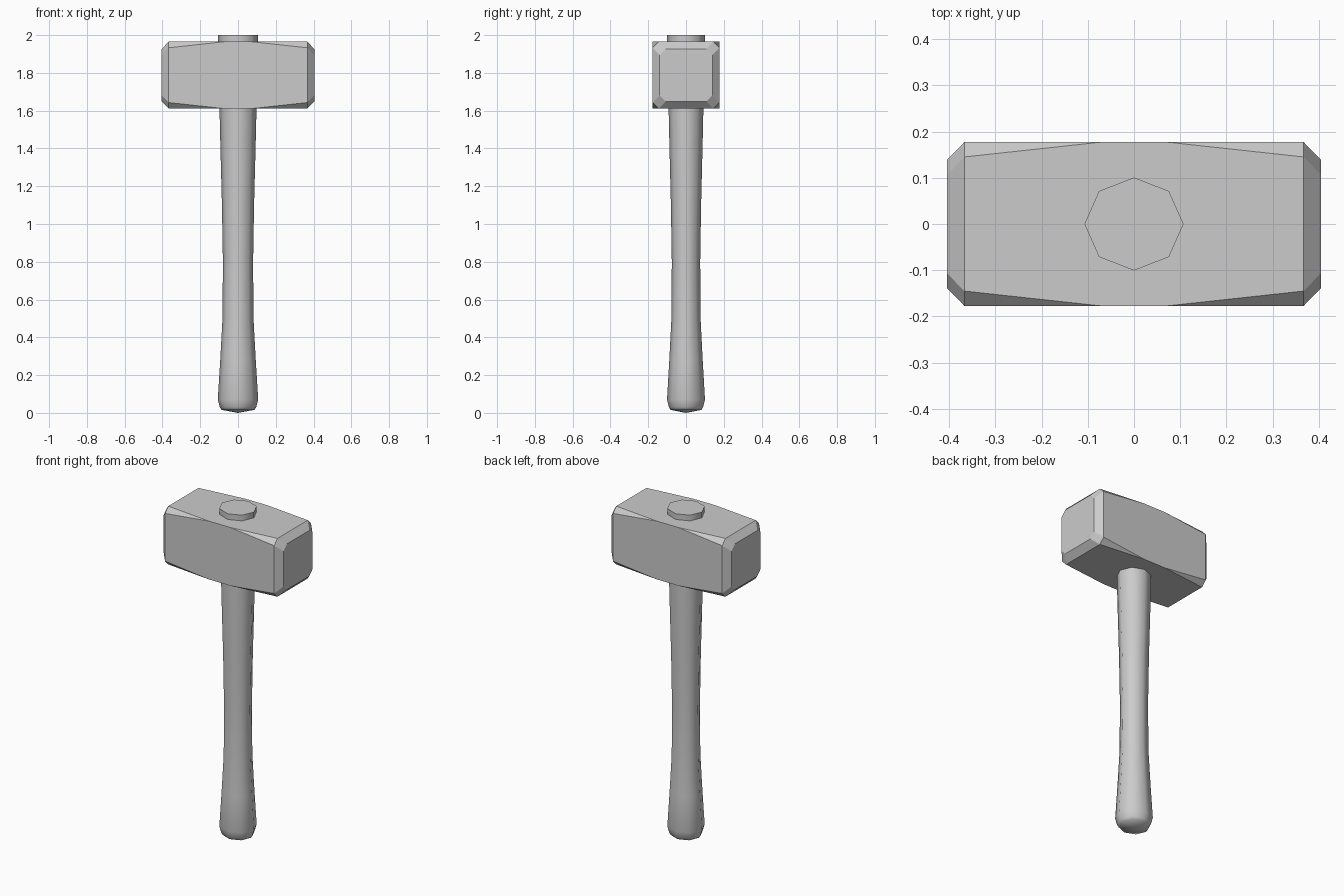
import bpy
import bmesh
import math

cube = bpy.data.objects.get("Cube")
if cube:
    bpy.data.objects.remove(cube, do_unlink=True)

grey = bpy.data.materials.new("plain grey")
grey.use_nodes = True
colour = (0.6, 0.6, 0.6, 1)
grey.diffuse_color = colour
grey.node_tree.nodes["Principled BSDF"].inputs["Base Color"].default_value = colour


def finish(bm, name):
    bmesh.ops.remove_doubles(bm, verts=bm.verts, dist=0.0005)
    bmesh.ops.recalc_face_normals(bm, faces=bm.faces)
    mesh = bpy.data.meshes.new(name)
    bm.to_mesh(mesh)
    bm.free()
    mesh.materials.append(grey)
    obj = bpy.data.objects.new(name, mesh)
    bpy.context.collection.objects.link(obj)
    return obj


def loft(bm, rings):
    """Skin a list of equal-length rings of points and cap both ends."""
    loops = [[bm.verts.new(p) for p in ring] for ring in rings]
    for a, b in zip(loops, loops[1:]):
        for i in range(len(a)):
            j = (i + 1) % len(a)
            bm.faces.new((a[i], a[j], b[j], b[i]))
    bm.faces.new(loops[0])
    bm.faces.new(loops[-1])
    return loops


# Hammer head: square block whose long edges taper into chamfers at both ends
HEAD_Z = 1.788


def head_ring(x, half, cut):
    c = half - cut
    pts = [(half, -c), (half, c), (c, half), (-c, half),
           (-half, c), (-half, -c), (-c, -half), (c, -half)]
    return [(x, y, HEAD_Z + z) for y, z in pts]


stations = [(0.072, 0.177, 0), (0.367, 0.177, 0.032), (0.404, 0.139, 0.032)]
rings = [head_ring(-x, h, c) for x, h, c in reversed(stations)]
rings += [head_ring(x, h, c) for x, h, c in stations]
bm = bmesh.new()
loft(bm, rings)
finish(bm, "hammer_head")

# Handle: eight-sided shaft, waisted in the middle and flared at the grip
profile = [(0.016, 0.087), (0.03, 0.096), (0.07, 0.107), (0.28, 0.094),
           (0.5, 0.082), (0.8, 0.08), (1.1, 0.085), (1.4, 0.093),
           (1.61, 0.098), (2.0, 0.107)]
rings = []
for z, r in profile:
    rings.append([(r * math.cos(k * math.pi / 4),
                   0.94 * r * math.sin(k * math.pi / 4), z) for k in range(8)])
bm = bmesh.new()
loops = loft(bm, rings)

# Slightly domed butt
bottom = [f for f in bm.faces if all(v in loops[0] for v in f.verts)]
tip = bmesh.ops.poke(bm, faces=bottom)["verts"][0]
tip.co.z = 0
handle = finish(bm, "handle")

bpy.ops.object.select_all(action="DESELECT")
handle.select_set(True)
bpy.context.view_layer.objects.active = handle
bpy.ops.object.shade_smooth_by_angle(angle=math.radians(50))
